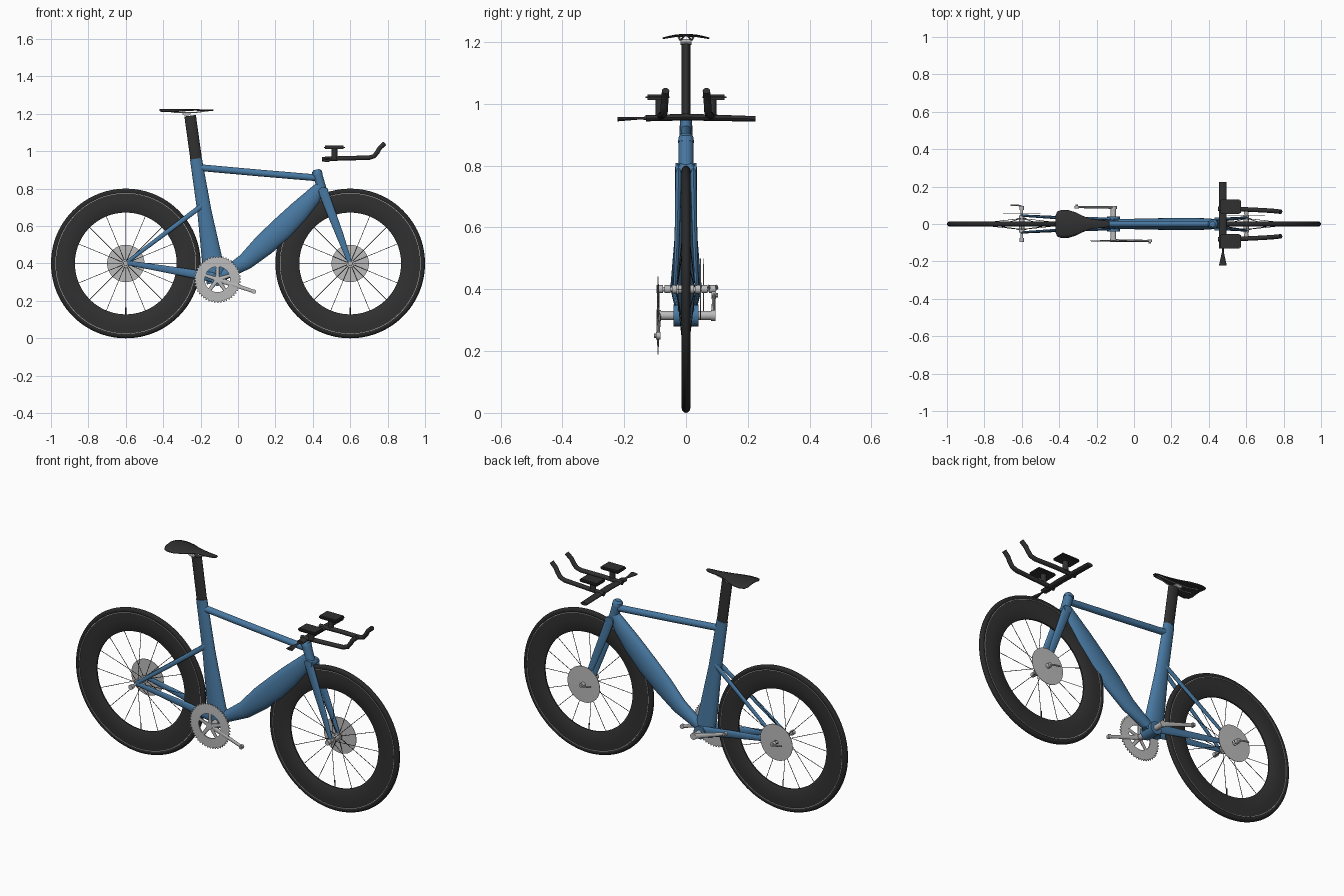
import bpy, bmesh
from math import sin, cos, pi, radians
from mathutils import Vector, Matrix

cube = bpy.data.objects.get("Cube")
if cube:
    bpy.data.objects.remove(cube, do_unlink=True)


def material(name, r, g, b):
    m = bpy.data.materials.new(name)
    m.use_nodes = True
    m.diffuse_color = (r, g, b, 1)
    m.node_tree.nodes["Principled BSDF"].inputs["Base Color"].default_value = (r, g, b, 1)
    return m


BLUE = material("frame blue", 0.065, 0.19, 0.36)
BLACK = material("carbon black", 0.03, 0.03, 0.03)
RUBBER = material("tire rubber", 0.022, 0.022, 0.022)
METAL = material("light metal", 0.5, 0.5, 0.5)


def finish(name, bm, mat):
    bmesh.ops.recalc_face_normals(bm, faces=bm.faces)
    mesh = bpy.data.meshes.new(name)
    bm.to_mesh(mesh)
    bm.free()
    mesh.materials.append(mat)
    mesh.shade_smooth()
    mesh.set_sharp_from_angle(angle=radians(35))
    obj = bpy.data.objects.new(name, mesh)
    bpy.context.collection.objects.link(obj)
    return obj


def skin(bm, rings, closed=False):
    n = len(rings[0])
    last = len(rings) if closed else len(rings) - 1
    for i in range(last):
        a, b = rings[i], rings[(i + 1) % len(rings)]
        for j in range(n):
            k = (j + 1) % n
            bm.faces.new((a[j], a[k], b[k], b[j]))
    if not closed:
        bm.faces.new(rings[0])
        bm.faces.new(rings[-1])


def add_tube(bm, path, sizes, sides=16):
    """Loft ellipses along a path; sizes are (in-plane, sideways) half widths."""
    pts = [Vector(p) for p in path]
    rings = []
    for i, p in enumerate(pts):
        t = (pts[min(i + 1, len(pts) - 1)] - pts[max(i - 1, 0)]).normalized()
        side = Vector((1, 0, 0)) if abs(t.y) > 0.8 else Vector((0, 1, 0))
        up = t.cross(side).normalized()
        side = up.cross(t)
        a, b = sizes[i] if isinstance(sizes, list) else sizes
        rings.append([bm.verts.new(p + up * a * cos(2 * pi * j / sides) + side * b * sin(2 * pi * j / sides))
                      for j in range(sides)])
    skin(bm, rings)


def tube(name, path, sizes, mat, sides=16):
    bm = bmesh.new()
    add_tube(bm, path, sizes, sides)
    return finish(name, bm, mat)


def lathe(name, profile, center, mat, steps=64):
    """Spin a closed (radius, y) profile about the y axis."""
    bm = bmesh.new()
    c = Vector(center)
    skin(bm, [[bm.verts.new(c + Vector((r * cos(2 * pi * i / steps), y, r * sin(2 * pi * i / steps))))
               for r, y in profile] for i in range(steps)], closed=True)
    return finish(name, bm, mat)


def circle(r, minor, wide):
    return [(r + minor * cos(k * pi / 6), wide * sin(k * pi / 6)) for k in range(12)]


def box(name, center, size, bevel, mat):
    bm = bmesh.new()
    bmesh.ops.create_cube(bm, size=1, matrix=Matrix.Translation(center) @ Matrix.Diagonal((*size, 1)))
    bmesh.ops.bevel(bm, geom=bm.edges[:], offset=bevel, segments=2, affect='EDGES')
    return finish(name, bm, mat)


# Wheels
def wheel(label, x, hub, disc_y):
    c = Vector((x, 0, 0.4))
    lathe(label + "_tire", circle(0.385, 0.015, 0.014), c, RUBBER, 96)
    lathe(label + "_rim", [(0.272, -0.004), (0.28, -0.009), (0.34, -0.012), (0.376, -0.010),
                           (0.376, 0.010), (0.34, 0.012), (0.28, 0.009), (0.272, 0.004)], c, BLACK, 96)
    for s in (-1, 1):
        lathe(label + "_rim_line", [(0.374, s * 0.0135), (0.3765, s * 0.0135),
                                    (0.3765, s * 0.009), (0.374, s * 0.009)], c, METAL, 96)
    bm = bmesh.new()
    for i in range(16):
        a = 2 * pi * i / 16
        d = Vector((cos(a), 0, sin(a)))
        s = 1 if i % 2 else -1
        add_tube(bm, [c + d * 0.018 + Vector((0, s * 0.028, 0)), c + d * 0.277], (0.0015, 0.0015), 5)
    finish(label + "_spokes", bm, BLACK)
    tube(label + "_valve", [c - Vector((0, 0, 0.275)), c - Vector((0, 0, 0.235))], (0.003, 0.003), BLACK, 8)
    # Hub, flanges, side disc and quick release
    tube(label + "_hub", [c + Vector((0, -0.045, 0)), c + Vector((0, 0.045, 0))], (0.014, 0.014), METAL)
    tube(label + "_axle", [c + Vector((0, -hub, 0)), c + Vector((0, hub, 0))], (0.007, 0.007), METAL)
    for s in (-1, 1):
        tube(label + "_flange", [c + Vector((0, s * 0.025, 0)), c + Vector((0, s * 0.031, 0))],
             (0.022, 0.022), METAL, 24)
        tube(label + "_axle_nut", [c + Vector((0, s * (hub - 0.02), 0)), c + Vector((0, s * hub, 0))],
             (0.013, 0.013), METAL)
    lathe(label + "_disc", [(0.012, disc_y - 0.002), (0.1, disc_y - 0.001),
                            (0.1, disc_y + 0.001), (0.012, disc_y + 0.002)], c, METAL)
    tube(label + "_release_lever", [c + Vector((0, hub, 0)), c + Vector((-0.025, hub + 0.006, 0.004)),
                                    c + Vector((-0.06, hub + 0.004, 0.01))], (0.005, 0.004), METAL, 8)


wheel("rear_wheel", -0.6, 0.095, 0.057)
wheel("front_wheel", 0.6, 0.07, 0.047)

# Main frame
tube("seat_tube", [(-0.112, 0, 0.30), (-0.135, 0, 0.40), (-0.18, 0, 0.68), (-0.225, 0, 0.96)],
     [(0.055, 0.03), (0.056, 0.026), (0.038, 0.022), (0.032, 0.02)], BLUE, 24)
tube("top_tube", [(-0.2, 0, 0.912), (0.1, 0, 0.885), (0.42, 0, 0.858)], (0.018, 0.017), BLUE)
tube("down_tube", [(-0.11, 0, 0.32), (-0.04, 0, 0.362), (0.04, 0, 0.41), (0.14, 0, 0.5),
                   (0.24, 0, 0.59), (0.33, 0, 0.68), (0.4, 0, 0.755), (0.44, 0, 0.81)],
     [(0.025, 0.025), (0.034, 0.027), (0.045, 0.029), (0.06, 0.031),
      (0.064, 0.032), (0.058, 0.032), (0.046, 0.03), (0.03, 0.024)], BLUE, 24)
tube("head_tube", [(0.452, 0, 0.785), (0.423, 0, 0.885)], (0.025, 0.024), BLUE, 24)
tube("headset_cap", [(0.425, 0, 0.875), (0.421, 0, 0.892), (0.419, 0, 0.902)],
     [(0.028, 0.026), (0.026, 0.024), (0.016, 0.015)], BLUE, 24)
tube("bottom_bracket", [(-0.11, -0.04, 0.315), (-0.11, 0.04, 0.315)], (0.035, 0.035), BLUE, 24)

# Fork and rear stays, mirrored left and right
tube("fork_crown", [(0.456, -0.034, 0.79), (0.456, 0.034, 0.79)], (0.018, 0.025), BLUE)
for s, side in ((1, "left"), (-1, "right")):
    tube(side + "_fork_blade", [(0.453, s * 0.024, 0.795), (0.48, s * 0.025, 0.72),
                                (0.545, s * 0.029, 0.55), (0.6, s * 0.035, 0.4)],
         [(0.026, 0.011), (0.025, 0.010), (0.02, 0.008), (0.011, 0.006)], BLUE)
    tube(side + "_seat_stay", [(-0.185, s * 0.014, 0.715), (-0.38, s * 0.03, 0.568), (-0.6, s * 0.045, 0.402)],
         [(0.014, 0.008), (0.012, 0.007), (0.009, 0.006)], BLUE, 12)
    tube(side + "_chain_stay", [(-0.13, s * 0.026, 0.325), (-0.3, s * 0.03, 0.355), (-0.6, s * 0.045, 0.405)],
         [(0.026, 0.009), (0.021, 0.008), (0.012, 0.006)], BLUE, 12)

# Seat post and saddle
tube("seat_post", [(-0.222, 0, 0.945), (-0.256, 0, 1.19)], (0.031, 0.015), BLACK, 24)
tube("saddle_clamp", [(-0.275, -0.018, 1.2), (-0.275, 0.018, 1.2)], (0.01, 0.022), METAL)
bm = bmesh.new()
outline = [(-0.42, 0.045), (-0.41, 0.067), (-0.385, 0.076), (-0.35, 0.074), (-0.31, 0.062),
           (-0.27, 0.042), (-0.23, 0.027), (-0.18, 0.021), (-0.14, 0.016), (-0.13, 0.008)]
rows = [[bm.verts.new((x, w * k / 4, 1.226 - 0.012 * (w / 0.076) * (k / 4) ** 2 - 0.003 * (x > -0.2)))
         for k in range(-4, 5)] for x, w in outline]
for a, b in zip(rows, rows[1:]):
    for k in range(8):
        bm.faces.new((a[k], a[k + 1], b[k + 1], b[k]))
saddle = finish("saddle", bm, BLACK)
solid = saddle.modifiers.new("thickness", 'SOLIDIFY')
solid.thickness = 0.005
for s in (-1, 1):
    tube("saddle_rail", [(-0.39, s * 0.025, 1.217), (-0.33, s * 0.02, 1.207), (-0.23, s * 0.016, 1.207),
                         (-0.15, s * 0.006, 1.218)], (0.003, 0.003), METAL, 8)

# Crankset: toothed ring, five spider arms, crank arms and pedal stubs
hub = Vector((-0.11, 0, 0.315))
bm = bmesh.new()
steps = 192
rings = []
for i in range(steps):
    a = 2 * pi * i / steps
    outer = 0.126 if i % 4 < 2 else 0.118
    rings.append([bm.verts.new(hub + Vector((r * cos(a), y, r * sin(a))))
                  for r, y in ((0.068, -0.094), (outer, -0.092), (outer, -0.089), (0.068, -0.087))])
skin(bm, rings, closed=True)
finish("chainring", bm, METAL)
bm = bmesh.new()
for i in range(5):
    a = 2 * pi * i / 5 + 0.3
    add_tube(bm, [hub + Vector((r * cos(a), -0.09, r * sin(a))) for r in (0.01, 0.075)],
             [(0.012, 0.005), (0.009, 0.004)], 10)
finish("chainring_spider", bm, METAL)
tube("crank_axle", [hub + Vector((0, -0.095, 0)), hub + Vector((0, 0.092, 0))], (0.015, 0.015), METAL)
for s, side in ((1, "left"), (-1, "right")):
    start = hub + Vector((0, s * 0.088, 0))
    end = hub + Vector((-s * 0.195, s * 0.09, s * 0.065))
    tube(side + "_crank_arm", [start, start.lerp(end, 0.5), end],
         [(0.015, 0.007), (0.011, 0.006), (0.009, 0.005)], METAL)
    for q, r in ((start, 0.018), (end, 0.012)):
        tube(side + "_crank_boss", [q - Vector((0, 0.007, 0)), q + Vector((0, 0.007, 0))], (r, r), METAL)
    tube(side + "_pedal_stub", [end, end + Vector((0, s * 0.014, 0))], (0.007, 0.007), METAL, 10)

# Handlebar with a flared lever on the right end
tube("base_bar", [(0.475, -0.13, 0.953), (0.475, 0, 0.957), (0.475, 0.225, 0.951)],
     [(0.01, 0.02), (0.011, 0.021), (0.009, 0.02)], BLACK)
tube("brake_lever", [(0.475, -0.12, 0.953), (0.475, -0.15, 0.953), (0.475, -0.222, 0.95)],
     [(0.006, 0.006), (0.004, 0.005), (0.007, 0.021)], BLACK, 12)

# Aero extensions and arm pads
for s, side in ((1, "left"), (-1, "right")):
    tube(side + "_extension", [(0.45, s * 0.082, 0.958), (0.58, s * 0.079, 0.963), (0.7, s * 0.073, 0.965),
                               (0.728, s * 0.071, 0.974), (0.745, s * 0.07, 0.995),
                               (0.758, s * 0.068, 1.018), (0.785, s * 0.066, 1.042)], (0.012, 0.012), BLACK)
    tube(side + "_pad_post", [(0.515, s * 0.085, 0.96), (0.515, s * 0.085, 1.015)], (0.016, 0.014), BLACK)
    box(side + "_arm_pad", (0.515, s * 0.092, 1.021), (0.112, 0.078, 0.018), 0.006, BLACK)
